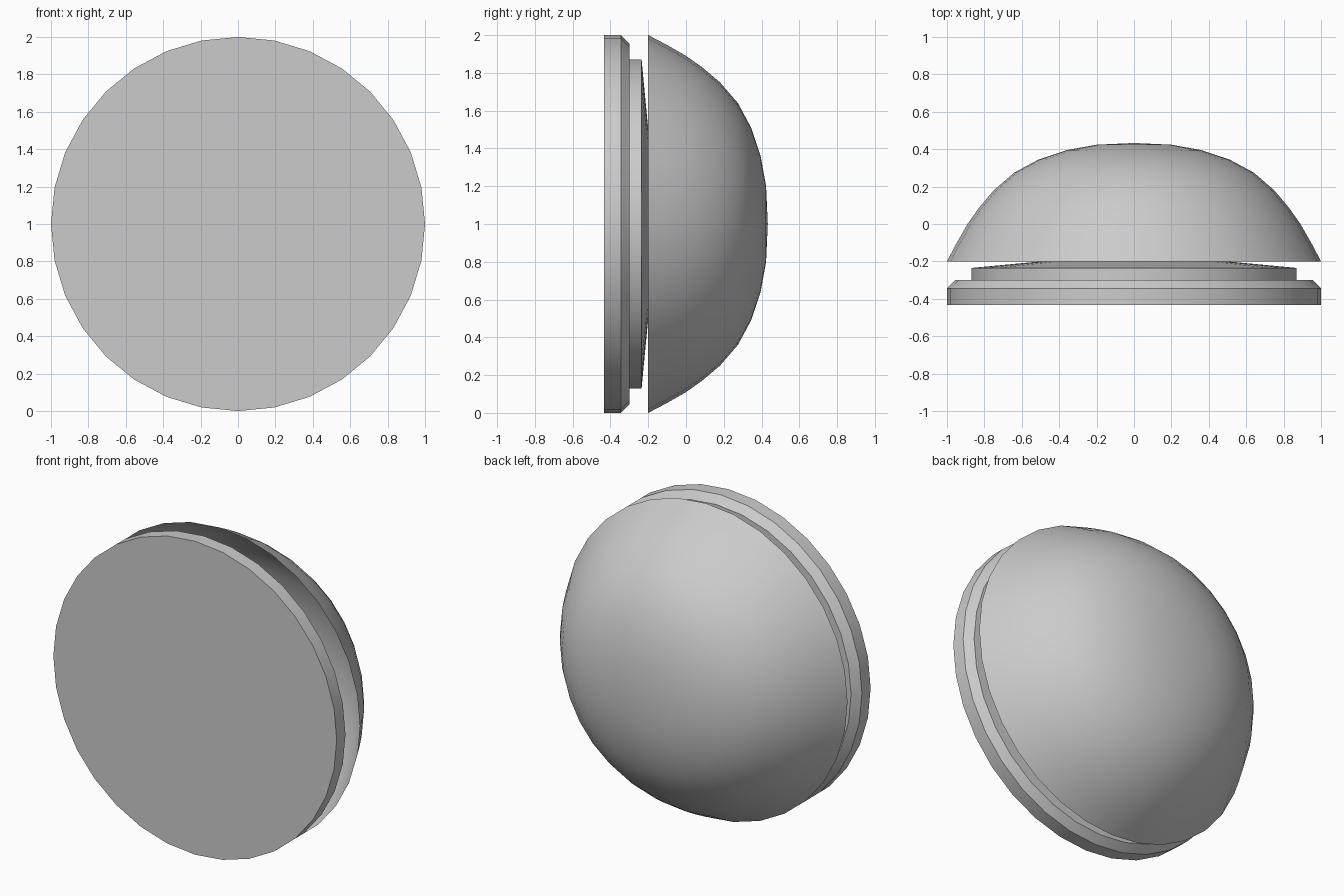
import bpy, bmesh, math

if "Cube" in bpy.data.objects:
    bpy.data.objects.remove(bpy.data.objects["Cube"])

SIDES = 32


def lathe(name, profile, smooth_angle, outward=True):
    """Revolve (radius, y) points round the y axis at height z = 1."""
    bm = bmesh.new()
    rings = []
    for r, y in profile:
        if r == 0:
            rings.append([bm.verts.new((0, y, 1))])
        else:
            rings.append([bm.verts.new((r * math.sin(2 * math.pi * i / SIDES), y,
                                        1 + r * math.cos(2 * math.pi * i / SIDES)))
                          for i in range(SIDES)])
    for a, b in zip(rings, rings[1:]):
        for i in range(SIDES):
            j = (i + 1) % SIDES
            loop = [a[i % len(a)], a[j % len(a)], b[j % len(b)], b[i % len(b)]]
            bm.faces.new(list(dict.fromkeys(loop)))
    # outward normals
    bmesh.ops.recalc_face_normals(bm, faces=bm.faces)
    f = max(bm.faces, key=lambda f: f.calc_center_median().y)
    if f.normal.y < 0:
        bmesh.ops.reverse_faces(bm, faces=bm.faces)
    mesh = bpy.data.meshes.new(name)
    bm.to_mesh(mesh)
    bm.free()
    obj = bpy.data.objects.new(name, mesh)
    bpy.context.collection.objects.link(obj)
    bpy.ops.object.select_all(action='DESELECT')
    obj.select_set(True)
    bpy.context.view_layer.objects.active = obj
    bpy.ops.object.shade_smooth_by_angle(angle=math.radians(smooth_angle))
    return obj


# Chamfered front disc with the stepped neck and shallow cone behind it
lathe("base_disc", [(0, -0.433), (1, -0.433), (1, -0.345), (0.955, -0.30),
                    (0.87, -0.30), (0.87, -0.235), (0.5, -0.2), (0, -0.155)], 30)

# Open domed shell behind the neck
lathe("dome", [(1, -0.2), (0.95, -0.105), (0.89, 0.0), (0.83, 0.085),
               (0.75, 0.18), (0.64, 0.275), (0.51, 0.345), (0.36, 0.395),
               (0.2, 0.424), (0, 0.433)], 40)
